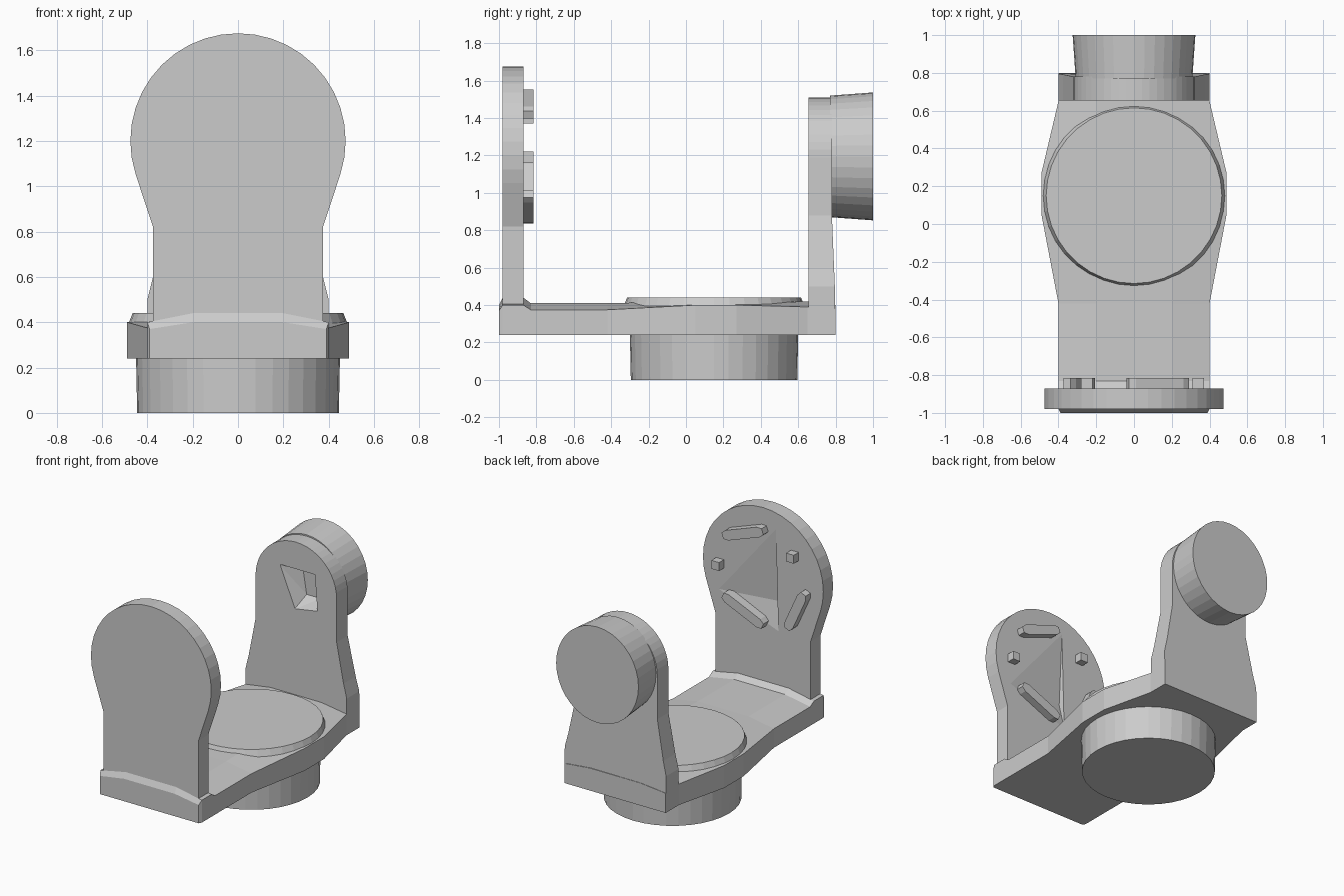
import bpy, bmesh, math
from mathutils import Vector

old = bpy.data.objects.get("Cube")
if old:
    bpy.data.objects.remove(old, do_unlink=True)

grey = bpy.data.materials.new("plain_grey")
grey.use_nodes = True
COLOUR = (0.6, 0.6, 0.6, 1)
grey.diffuse_color = COLOUR
grey.node_tree.nodes["Principled BSDF"].inputs["Base Color"].default_value = COLOUR


def finish(name, bm):
    bmesh.ops.recalc_face_normals(bm, faces=bm.faces)
    mesh = bpy.data.meshes.new(name)
    bm.to_mesh(mesh)
    bm.free()
    mesh.materials.append(grey)
    obj = bpy.data.objects.new(name, mesh)
    bpy.context.collection.objects.link(obj)
    return obj


def loft(name, rings):
    """Closed solid through rings with equal point counts."""
    bm = bmesh.new()
    rows = [[bm.verts.new(p) for p in ring] for ring in rings]
    n = len(rows[0])
    for a, b in zip(rows, rows[1:]):
        for i in range(n):
            j = (i + 1) % n
            bm.faces.new((a[i], a[j], b[j], b[i]))
    bm.faces.new(rows[0])
    bm.faces.new(rows[-1])
    return finish(name, bm)


def hull(name, points):
    bm = bmesh.new()
    for p in points:
        bm.verts.new(p)
    bmesh.ops.convex_hull(bm, input=bm.verts)
    return finish(name, bm)


def carve(obj, points):
    cutter = hull("cutter", points)
    cutter.hide_render = True
    mod = obj.modifiers.new("recess", 'BOOLEAN')
    mod.operation = 'DIFFERENCE'
    mod.solver = 'EXACT'
    mod.object = cutter
    bpy.context.view_layer.objects.active = obj
    bpy.ops.object.modifier_apply(modifier=mod.name)
    bpy.data.objects.remove(cutter, do_unlink=True)


def circle(r, n=36):
    return [(r * math.cos(2 * math.pi * i / n), r * math.sin(2 * math.pi * i / n)) for i in range(n)]


def arch(r, cz, start, side):
    """Mirrored upright outline: round head over a list of (x, z) side points."""
    steps = 24
    a0, a1 = math.radians(start), math.radians(180 - start)
    head = [(r * math.cos(a0 + (a1 - a0) * i / steps), cz + r * math.sin(a0 + (a1 - a0) * i / steps))
            for i in range(steps + 1)]
    return side + head + [(-x, z) for x, z in reversed(side)]


# Base: cross-sections (y, half width, edge height, crown height)
stations = [(-1, .39, .37, .40), (-.98, .4, .40, .44), (-.87, .4, .40, .44), (-.83, .4, .375, .41),
            (-.42, .4, .375, .41), (.05, .49, .40, .42), (.27, .49, .40, .42),
            (.65, .4, .39, .42), (.8, .4, .38, .40)]
loft("base", [[(-w, y, .24), (w, y, .24), (w, y, e), (.2, y, c), (-.2, y, c), (-w, y, e)]
              for y, w, e, c in stations])

# Raised round seat and the round foot below
loft("round_seat", [[(x, y + .15, z) for x, y in circle(r)] for r, z in ((.485, .39), (.465, .44))])
loft("round_foot", [[(x, y + .15, z) for x, y in circle(r)] for r, z in ((.445, 0), (.45, .25))])

# Front upright with a shallow pocket on its inner face
outline = arch(.475, 1.2, -18, [(.375, .26), (.375, .82)])
front = loft("front_upright", [[(x, y, z) for x, z in outline] for y in (-.98, -.87)])
carve(front, [(-.1, -.869, 1.56), (-.12, -.869, .82), (.36, -.869, 1.0), (-.11, -.91, 1.02)])

# Back upright, thicker toward its bottom, with a sloped recess
outline = arch(.32, 1.19, 0, [(.4, .24), (.4, .5), (.375, .6), (.32, .88)])
back = loft("back_upright", [[(x, .655, z) for x, z in outline],
                             [(x, .80 - .02 * min(1, max(0, (z - .4) / .47)), z) for x, z in outline]])
carve(back, [(-.13, .65, 1.32), (.15, .65, 1.32), (.17, .65, 1.06), (-.01, .65, 1.03),
             (-.02, .76, 1.28), (.12, .76, 1.28), (.12, .76, 1.1), (.01, .76, 1.1)])

# Knob on the back upright, flaring outward
loft("back_knob", [[(x * .95, y, z + 1.195) for x, z in circle(r)] for r, y in ((.325, .77), (.342, 1))])


# Locating bars and pegs on the front upright's inner face
def bar(name, a, b, half):
    a, b = Vector(a), Vector(b)
    d = (b - a).normalized() * half
    s = Vector((-d.y, d.x))
    tip = .6 * s
    shape = [a - d + tip, a - d - tip, a - s, b - s, b + d - tip, b + d + tip, b + s, a + s]
    loft(name, [[(p.x, y, p.y) for p in shape] for y in (-.88, -.815)])


bar("upper_bar", (.25, 1.43), (0, 1.52), .035)
bar("lower_bar", (.25, .98), (0, .87), .035)
bar("side_bar", (-.24, .92), (-.34, 1.14), .035)
for name, x, z in (("left_peg", .34, 1.19), ("right_peg", -.25, 1.4)):
    hull(name, [(x + i * .03, y, z + k * .03) for i in (-1, 1) for k in (-1, 1) for y in (-.88, -.815)])
